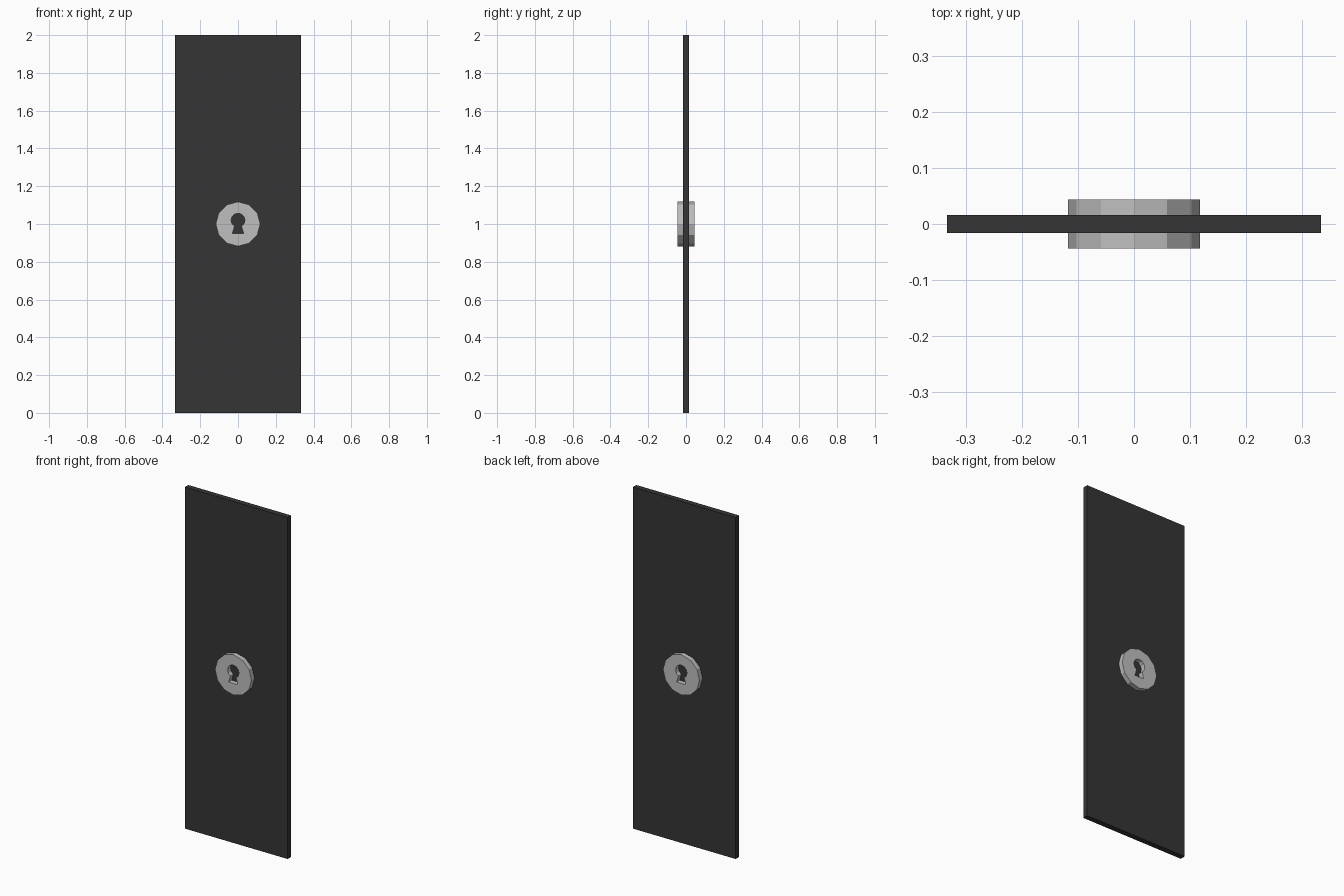
import bpy, bmesh, math
from mathutils import Matrix

if "Cube" in bpy.data.objects:
    bpy.data.objects.remove(bpy.data.objects["Cube"])


def material(name, rgb):
    m = bpy.data.materials.new(name)
    m.diffuse_color = (*rgb, 1)
    m.use_nodes = True
    m.node_tree.nodes["Principled BSDF"].inputs["Base Color"].default_value = m.diffuse_color
    return m


DARK = material("dark_grey", (0.036, 0.036, 0.036))
SILVER = material("light_grey", (0.52, 0.52, 0.52))
HALF_T = 0.016      # half thickness of the door
FACE_Y = 0.044      # outer face of the lock plates
LOCK_Z = 1.0

# door slab
bpy.ops.mesh.primitive_cube_add(size=1, location=(0, 0, 1))
door = bpy.context.object
door.name = "door_panel"
door.data.transform(Matrix.Diagonal((0.667, 2 * HALF_T, 2, 1)))
door.data.materials.append(DARK)

# lock plate outline: a 12-sided ring with a vertex at the top
outline = [(0.118 * math.cos(math.radians(a)), 0.118 * math.sin(math.radians(a)))
           for a in range(0, 360, 30)]

# keyhole: round top, narrow neck, flared foot
head_r, head_z = 0.037, 0.02
keyhole = [(head_r * math.cos(math.radians(a)), head_z + head_r * math.sin(math.radians(a)))
           for a in range(-60, 241, 30)]
keyhole += [(-0.03, -0.05), (0.03, -0.05)]


def lock_plate(name, side):
    """Plate with a keyhole opening on the front (-1) or back (+1) of the door."""
    cu = bpy.data.curves.new(name + "_profile", 'CURVE')
    cu.dimensions = '2D'
    cu.fill_mode = 'BOTH'
    depth = FACE_Y - HALF_T
    cu.extrude = depth / 2
    for pts in (outline, keyhole):
        s = cu.splines.new('POLY')
        s.points.add(len(pts) - 1)
        for p, (x, z) in zip(s.points, pts):
            p.co = (x, z, 0, 1)
        s.use_cyclic_u = True
    tmp = bpy.data.objects.new(name + "_profile", cu)
    bpy.context.collection.objects.link(tmp)
    dg = bpy.context.evaluated_depsgraph_get()
    me = bpy.data.meshes.new_from_object(tmp.evaluated_get(dg))
    bpy.data.objects.remove(tmp)
    me.name = name
    me.transform(Matrix.Translation((0, side * (HALF_T + depth / 2), LOCK_Z))
                 @ Matrix.Rotation(math.pi / 2, 4, 'X'))
    # weld caps to walls, keep facets flat
    bm = bmesh.new()
    bm.from_mesh(me)
    bmesh.ops.remove_doubles(bm, verts=bm.verts, dist=1e-5)
    bmesh.ops.recalc_face_normals(bm, faces=bm.faces)
    for f in bm.faces:
        f.smooth = False
        f.material_index = 0
    bm.to_mesh(me)
    bm.free()
    me.materials.clear()
    me.materials.append(SILVER)
    ob = bpy.data.objects.new(name, me)
    bpy.context.collection.objects.link(ob)


lock_plate("front_lock_plate", -1)
lock_plate("back_lock_plate", 1)
